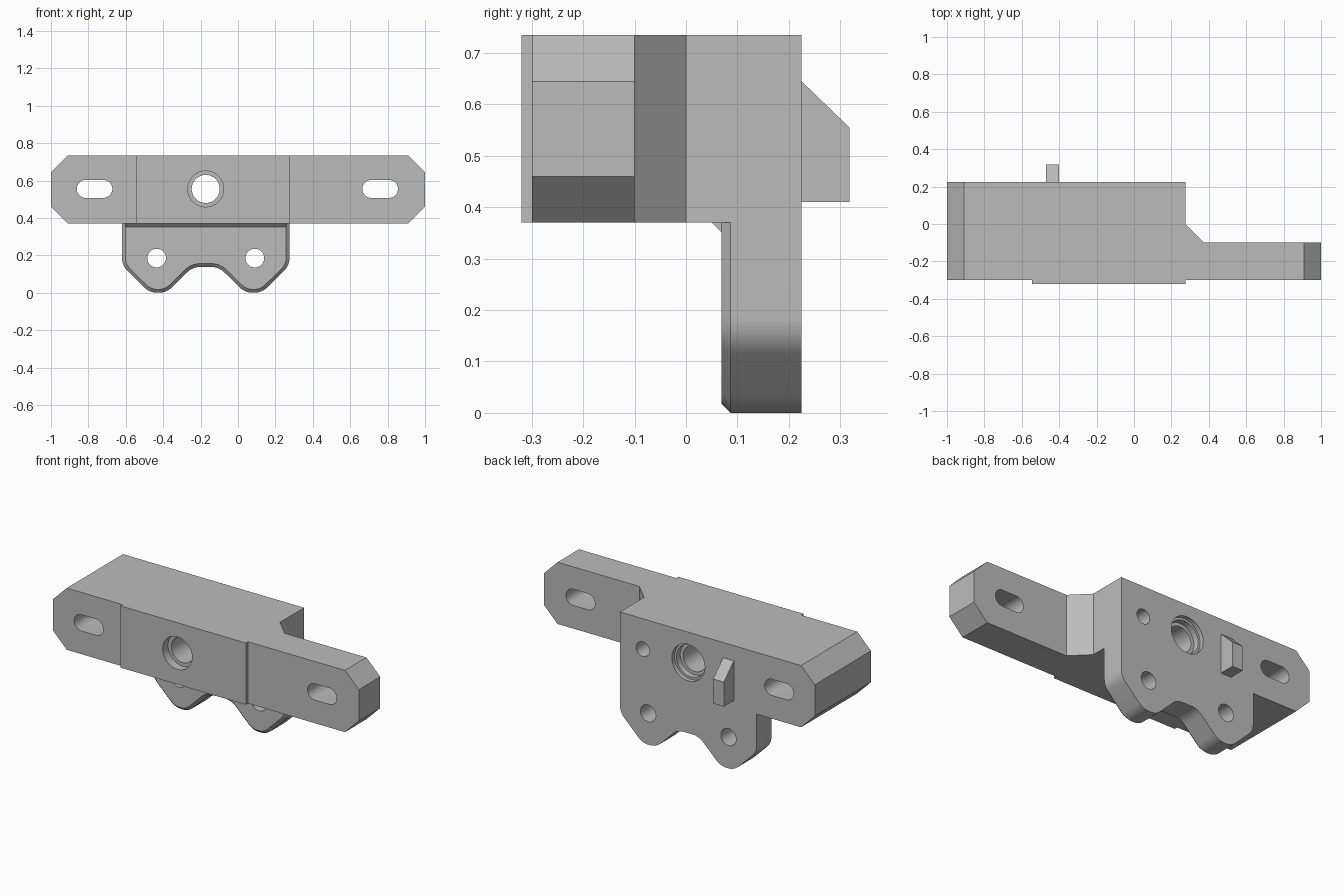
import bpy, bmesh, math
from mathutils import Vector

if "Cube" in bpy.data.objects:
    bpy.data.objects.remove(bpy.data.objects["Cube"], do_unlink=True)

grey = bpy.data.materials.new("plain grey")
grey.use_nodes = True
colour = (0.5, 0.5, 0.5, 1)
grey.diffuse_color = colour
grey.node_tree.nodes["Principled BSDF"].inputs["Base Color"].default_value = colour

TOP, BOTTOM, BACK, MID = 0.735, 0.37, 0.225, 0.555
CENTRE = -0.1725


def place(axis, p, d):
    """Put a 2D point at depth d along an axis."""
    return {"x": (d, p[0], p[1]), "y": (p[0], d, p[1]), "z": (p[0], p[1], d)}[axis]


def loft(name, axis, sections):
    """Solid through matching outlines, given as (depth, points)."""
    bm = bmesh.new()
    rings = [[bm.verts.new(place(axis, p, d)) for p in pts] for d, pts in sections]
    bm.faces.new(rings[0])
    bm.faces.new(rings[-1])
    n = len(rings[0])
    for a, b in zip(rings, rings[1:]):
        for i in range(n):
            j = (i + 1) % n
            bm.faces.new((a[i], a[j], b[j], b[i]))
    bmesh.ops.recalc_face_normals(bm, faces=bm.faces)
    mesh = bpy.data.meshes.new(name)
    bm.to_mesh(mesh)
    bm.free()
    mesh.materials.append(grey)
    ob = bpy.data.objects.new(name, mesh)
    bpy.context.collection.objects.link(ob)
    return ob


def prism(name, axis, pts, a, b):
    return loft(name, axis, [(a, pts), (b, pts)])


def box_outline(x0, x1, z0, z1):
    return [(x0, z0), (x1, z0), (x1, z1), (x0, z1)]


def slot_outline(x, z, r, half=0.0, n=48):
    """Circle, or a slot when half is above zero."""
    pts = []
    for i in range(n):
        a = 2 * math.pi * (i + 0.5) / n
        shift = half if math.cos(a) > 0 else -half
        pts.append((x + shift + r * math.cos(a), z + r * math.sin(a)))
    return pts


def rounded(corners, t, steps=8):
    """Soften all corners but the first and last."""
    pts = [Vector(corners[0])]
    for a, b, c in zip(corners, corners[1:], corners[2:]):
        a, b, c = Vector(a), Vector(b), Vector(c)
        p, q = b + (a - b).normalized() * t, b + (c - b).normalized() * t
        for i in range(steps + 1):
            s = i / steps
            pts.append(p * (1 - s) ** 2 + b * 2 * s * (1 - s) + q * s ** 2)
    return pts + [Vector(corners[-1])]


def inset(pts, d):
    """Move a counterclockwise outline inward."""
    out = []
    for i, p in enumerate(pts):
        e, f = (p - pts[i - 1]).normalized(), (pts[(i + 1) % len(pts)] - p).normalized()
        m, n = Vector((-e.y, e.x)), Vector((-f.y, f.x))
        out.append(p + (m + n) * d / (1 + m.dot(n)))
    return out


def combine(target, other, operation):
    other.hide_render = True
    mod = target.modifiers.new(other.name, "BOOLEAN")
    mod.operation, mod.solver, mod.object = operation, "EXACT", other
    bpy.context.view_layer.objects.active = target
    bpy.ops.object.modifier_apply(modifier=mod.name)
    bpy.data.objects.remove(other, do_unlink=True)


# Long bar with chamfered ends, thinned behind on its left arm
c = 0.09
bar = prism("mounting_bar", "y",
            [(-1, BOTTOM + c), (-1 + c, BOTTOM), (1 - c, BOTTOM), (1, BOTTOM + c),
             (1, TOP - c), (1 - c, TOP), (-1 + c, TOP), (-1, TOP - c)], -0.3, BACK)
combine(bar, prism("arm_relief", "z", [(0.275, 0), (0.375, -0.1), (1.2, -0.1),
                                       (1.2, 0.5), (0.275, 0.5)], 0.2, 1), "DIFFERENCE")

# Raised front pad
combine(bar, prism("front_pad", "y", box_outline(-0.545, 0.275, BOTTOM, TOP), -0.32, -0.2), "UNION")

# Hanging two-lobed bracket with a chamfered front edge
half = [(0.4475, 0.4), (0.4475, 0.145), (0.3, 0), (0.21, 0), (0.07, 0.138)]
outline = rounded([(CENTRE - u, z) for u, z in half]
                  + [(CENTRE + u, z) for u, z in reversed(half)], 0.042)
bracket = loft("bracket", "y", [(0.069, inset(outline, 0.018)), (0.087, outline), (BACK, outline)])
combine(bar, bracket, "UNION")

# Sloped web where the bracket meets the bar
combine(bar, prism("web", "x", [(0.051, BOTTOM), (0.069, 0.352), (0.1, 0.352),
                                (0.1, 0.39), (0.051, 0.39)],
                   CENTRE - 0.4295, CENTRE + 0.4295), "UNION")

# Locating lug on the back
combine(bar, prism("lug", "x", [(0.2, 0.41), (0.318, 0.41), (0.318, 0.555),
                                (BACK, 0.645), (0.2, 0.645)], -0.47, -0.4), "UNION")

# Stepped main bore, fixing slots, bracket holes and blind back hole
holes = [
    ("bore", slot_outline(CENTRE, MID, 0.075), -1, 1),
    ("front_step", slot_outline(CENTRE, MID, 0.096), -1, -0.27),
    ("back_step", slot_outline(CENTRE, MID, 0.095), 0.165, 1),
    ("back_rim", slot_outline(CENTRE, MID, 0.108), 0.2, 1),
    ("right_slot", slot_outline(-0.767, MID, 0.048, 0.047), -1, 1),
    ("left_slot", slot_outline(0.76, MID, 0.048, 0.047), -1, 1),
    ("right_hole", slot_outline(-0.435, 0.185, 0.05), 0, 1),
    ("left_hole", slot_outline(0.09, 0.185, 0.05), 0, 1),
    ("blind_hole", slot_outline(0.125, MID, 0.043), 0.03, 1),
]
for name, pts, a, b in holes:
    combine(bar, prism(name, "y", pts, a, b), "DIFFERENCE")

bpy.ops.object.select_all(action="DESELECT")
bar.select_set(True)
bpy.context.view_layer.objects.active = bar
bpy.ops.object.shade_smooth_by_angle(angle=math.radians(25))
